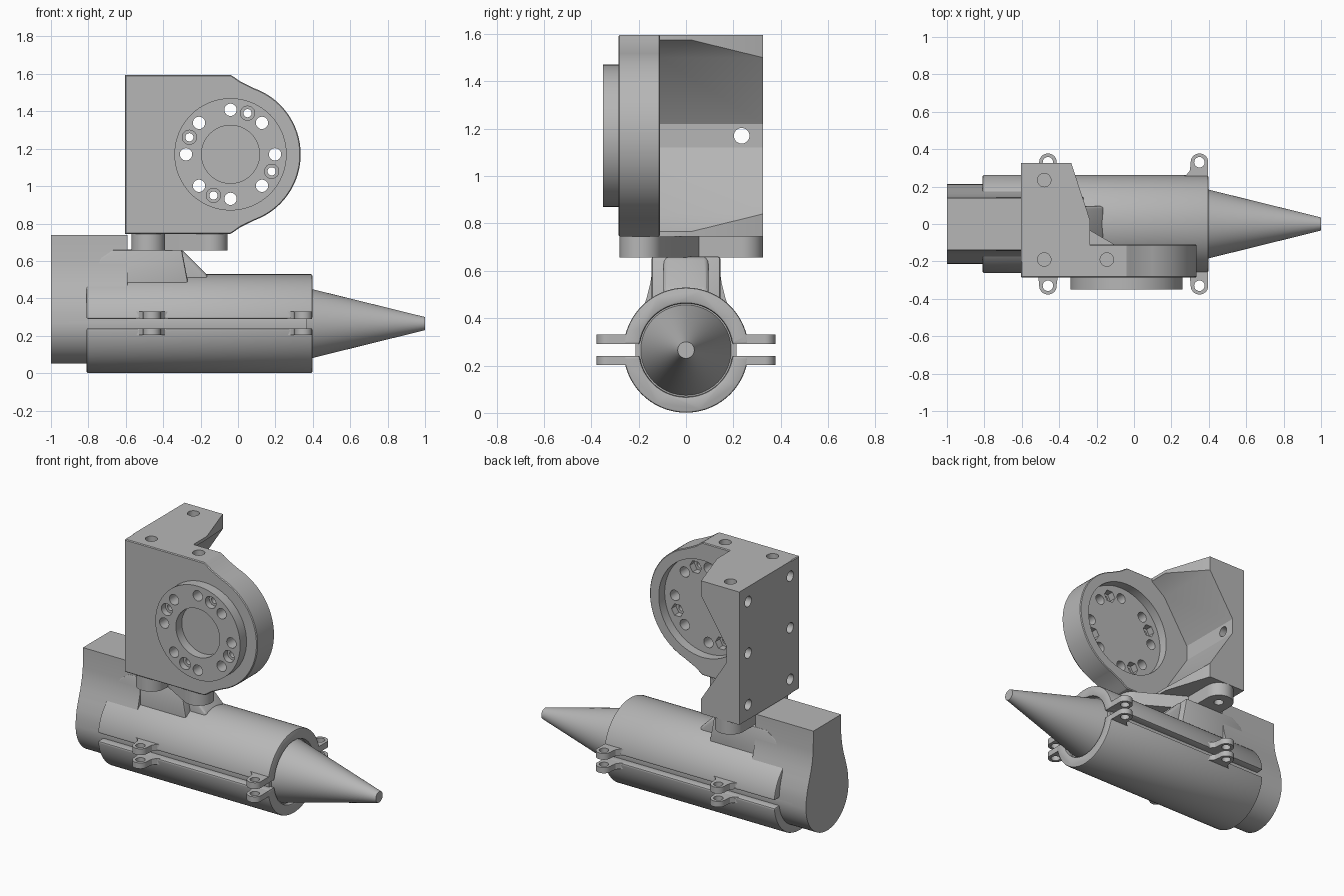
import bpy, bmesh, math
from math import cos, sin, radians, asin, pi
from mathutils import Vector

old = bpy.data.objects.get("Cube")
if old:
    bpy.data.objects.remove(old)

grey = bpy.data.materials.new("plain_grey")
grey.use_nodes = True
colour = (0.47, 0.47, 0.47, 1)
grey.diffuse_color = colour
grey.node_tree.nodes["Principled BSDF"].inputs["Base Color"].default_value = colour

MAP = {
    "x": lambda u, v, w: (w, u, v),
    "y": lambda u, v, w: (u, w, v),
    "z": lambda u, v, w: (u, v, w),
}


def arc(cu, cv, r, a, b, n=48):
    """Points along an arc, angles in degrees."""
    steps = [radians(a + (b - a) * i / n) for i in range(n + 1)]
    return [(cu + r * cos(t), cv + r * sin(t)) for t in steps]


def prism(name, pts, axis, lo, hi, lo_scale=None):
    """Extrude a 2D outline along an axis."""
    bm = bmesh.new()
    rings = [[bm.verts.new(MAP[axis](u, v, w)) for u, v in pts] for w in (lo, hi)]
    bm.faces.new(rings[0])
    bm.faces.new(rings[1])
    n = len(pts)
    for i in range(n):
        j = (i + 1) % n
        bm.faces.new((rings[0][i], rings[0][j], rings[1][j], rings[1][i]))
    bmesh.ops.recalc_face_normals(bm, faces=bm.faces)
    mesh = bpy.data.meshes.new(name)
    bm.to_mesh(mesh)
    bm.free()
    mesh.materials.append(grey)
    ob = bpy.data.objects.new(name, mesh)
    bpy.context.scene.collection.objects.link(ob)
    return ob


def disc(name, cu, cv, r, axis, lo, hi, n=64):
    return prism(name, arc(cu, cv, r, 0, 360, n)[:-1], axis, lo, hi)


def capsule(name, p, q, r, lo, hi):
    d = Vector(q) - Vector(p)
    a = math.degrees(math.atan2(d.y, d.x))
    return prism(name, arc(*q, r, a - 90, a + 90, 24) + arc(*p, r, a + 90, a + 270, 24), "z", lo, hi)


def bake(ob):
    """Apply the modifiers to the mesh."""
    bpy.context.view_layer.update()
    ev = ob.evaluated_get(bpy.context.evaluated_depsgraph_get())
    mesh = bpy.data.meshes.new_from_object(ev)
    ob.modifiers.clear()
    ob.data = mesh


def combine(ob, others, op="DIFFERENCE"):
    for other in others:
        mod = ob.modifiers.new("bool", "BOOLEAN")
        mod.operation, mod.object, mod.solver = op, other, "EXACT"
    bake(ob)
    for other in others:
        bpy.data.objects.remove(other)


def bevel(ob, width, segments=2):
    mod = ob.modifiers.new("bevel", "BEVEL")
    mod.width, mod.segments, mod.limit_method = width, segments, "ANGLE"
    mod.angle_limit = radians(40)
    bake(ob)


def hole(u, v, r, axis, lo, hi, n=24):
    return disc("cutter", u, v, r, axis, lo, hi, n)


AXIS_Z = 0.265          # tube axis height
CX, CZ = -0.04, 1.17    # flange centre
SCREWS = [(-0.48, 0.235), (-0.48, -0.19), (-0.145, -0.19)]


def mirror_z(pts):
    """Append the outline's reflection about the flange centre."""
    return pts + [(u, 2 * CZ - v) for u, v in reversed(pts)]


# Bracket: round-nosed front plate
bracket = prism("bracket", mirror_z([(-0.605, 0.745), (-0.04, 0.745), (-0.02, 0.757), (0.01, 0.779), (0.05, 0.799)]
                + arc(CX, CZ, 0.375, -70, 0)[:-1]), "y", -0.285, -0.11)
bevel(bracket, 0.005, 1)

# Bracket: C-shaped rear wall with slanted flanges
wall = prism("wall", mirror_z([(-0.605, 0.745), (-0.235, 0.745), (-0.235, 0.765), (-0.335, 0.84), (-0.515, 1.12)]),
             "y", -0.2, 0.325)
slant = prism("cutter", [(-0.235, 0.02), (-0.335, 0.325), (-0.36, 0.4), (0, 0.4), (0, 0.02)], "z", 0.6, 1.8)
combine(wall, [slant])
boss = disc("boss", CX, CZ, 0.3, "y", -0.35, -0.25, 96)
combine(bracket, [wall, boss], "UNION")

# Bracket: recesses and bolt circle
cuts = [disc("cutter", CX, CZ, 0.31, "y", -0.17, 0, 96), disc("cutter", CX, CZ, 0.155, "y", -0.5, -0.29)]


def on_circle(deg):
    return CX + 0.238 * cos(radians(deg)), CZ + 0.238 * sin(radians(deg))


for i in range(8):
    cuts.append(hole(*on_circle(45 * i), 0.033, "y", -0.5, 0))
for i in range(4):
    u, v = on_circle(67.5 + 90 * i)
    cuts += [hole(u, v, 0.022, "y", -0.5, 0), hole(u, v, 0.038, "y", -0.5, -0.31),
             hole(u, v, 0.042, "y", -0.215, 0, 6)]

# Bracket: screw holes on top, bottom and back
for x, y in SCREWS:
    cuts += [hole(x, y, 0.036, "z", 1.54, 1.7), hole(x, y, 0.03, "z", 0.7, 0.79)]
for y in (-0.19, 0.235):
    for z in (CZ - 0.33, CZ, CZ + 0.33):
        through = y > 0 and z == CZ
        cuts.append(hole(y, z, 0.033, "x", -0.7, -0.4 if through else -0.55))
combine(bracket, cuts)

# Mounting foot under the bracket: three screw arms
for name, p, q in (("foot_rear_arm", SCREWS[0], SCREWS[1]), ("foot_front_arm", SCREWS[2], (-0.42, -0.03))):
    arm = capsule(name, p, q, 0.09, 0.657, 0.745)
    combine(arm, [hole(x, y, 0.03, "z", 0.6, 0.8) for x, y in SCREWS])

# Neck between foot and clamp
neck = prism("neck", [(-0.805, 0.4), (-0.8, 0.5), (-0.77, 0.57), (-0.73, 0.62), (-0.67, 0.66),
                      (-0.3, 0.66), (-0.27, 0.5), (-0.26, 0.4)], "y", -0.145, 0.145)
bevel(neck, 0.01, 2)
nose = prism("neck_nose", [(-0.45, 0.4), (-0.45, 0.66), (-0.3, 0.66), (-0.16, 0.52), (-0.155, 0.4)],
             "y", -0.095, 0.095)
bevel(nose, 0.02, 3)

# Split clamp around the tool body
def shell(sign, r_out, r_in, gap):
    a, b = (math.degrees(asin(gap / r)) for r in (r_out, r_in))
    pts = arc(0, 0, r_out, a, 180 - a, 64) + arc(0, 0, r_in, 180 - b, b, 64)
    return [(u, AXIS_Z + sign * v) for u, v in pts]


for name, sign in (("clamp_upper", 1), ("clamp_lower", -1)):
    clamp = prism(name, shell(sign, 0.264, 0.197, 0.025), "x", -0.81, 0.398)
    bevel(clamp, 0.009)


# Clamp ears with screw holes
def ear_outline(cx, side):
    half = [(0.1, 0.2), (0.1, 0.25), (0.07, 0.262), (0.052, 0.285), (0.047, 0.32)]
    pts = [(cx + u, v) for u, v in half] + arc(cx, 0.33, 0.047, 5, 175, 16)
    pts += [(cx - u, v) for u, v in reversed(half)]
    return [(min(u, 0.396), side * v) for u, v in pts]


for where, cx in (("rear", -0.46), ("front", 0.35)):
    for hand, side in (("left", 1), ("right", -1)):
        for level, lo, hi in (("upper", 0.29, 0.33), ("lower", 0.203, 0.24)):
            ear = prism(f"ear_{where}_{hand}_{level}", ear_outline(cx, side), "z", lo, hi)
            combine(ear, [hole(cx, side * 0.33, 0.028, "z", 0.1, 0.5)])

# Tool body, and rear handle rising to a flat top
disc("tool_body", 0, AXIS_Z, 0.214, "x", -0.9, 0.37, 96)
side = [(0.212, 0.32), (0.203, 0.37), (0.185, 0.43), (0.165, 0.49), (0.15, 0.55), (0.142, 0.61), (0.14, 0.74)]
prism("rear_handle", arc(0, AXIS_Z, 0.214, -180, 0, 64) + side + [(-u, v) for u, v in reversed(side)],
      "x", -1.0, -0.59)

# Tapered nozzle
nozzle = disc("nozzle", 0, AXIS_Z, 0.192, "x", 0.365, 1.0, 96)
for v in nozzle.data.vertices:
    if v.co.x > 0.9:
        v.co.y *= 0.035 / 0.192
        v.co.z = AXIS_Z + (v.co.z - AXIS_Z) * 0.035 / 0.192

# Smooth shading with sharp edges kept
for ob in bpy.context.scene.objects:
    if ob.type == "MESH":
        ob.select_set(True)
        bpy.context.view_layer.objects.active = ob
bpy.ops.object.shade_smooth_by_angle(angle=radians(25))
